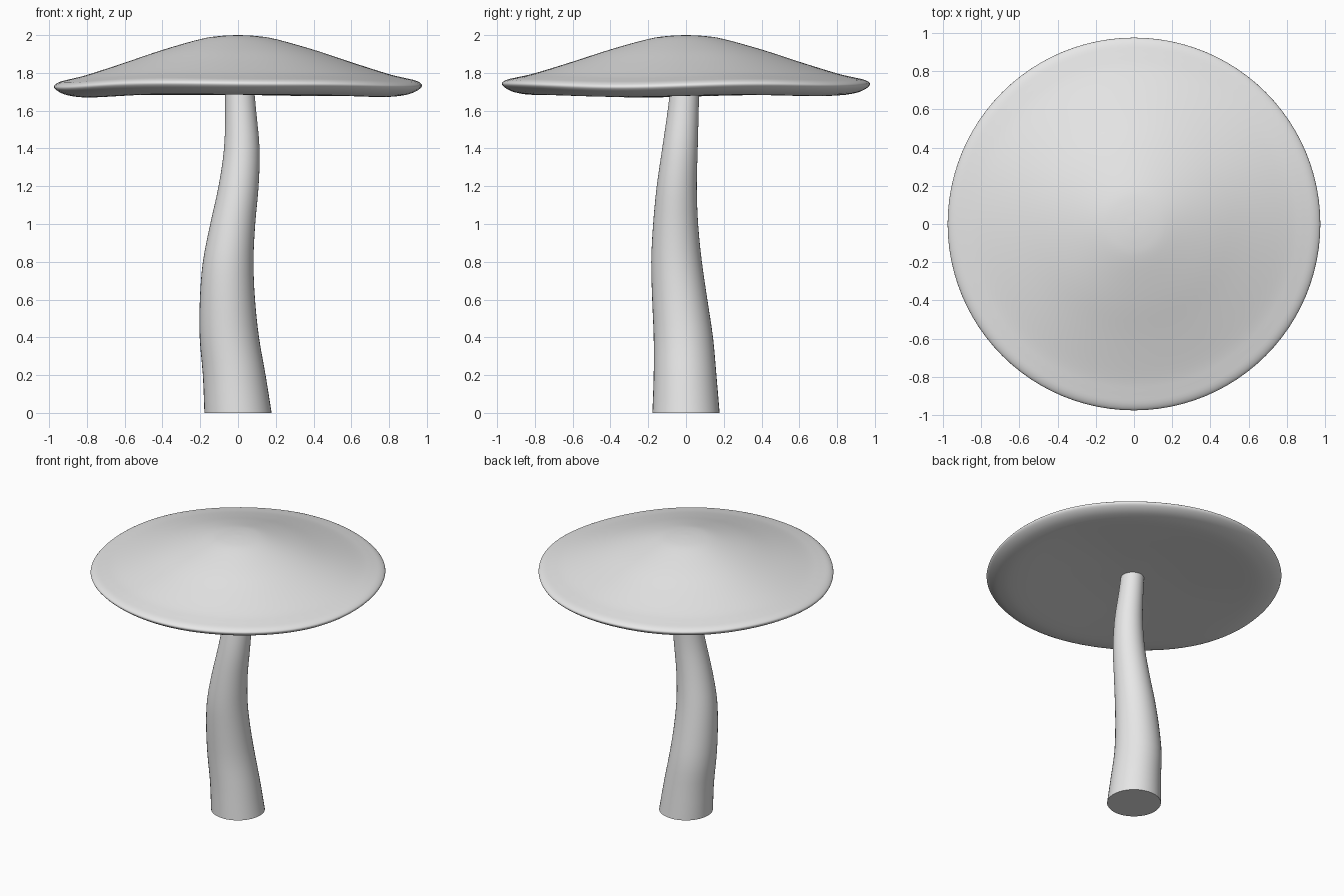
import bpy
import bmesh
import math
from mathutils import Vector

old = bpy.data.objects.get("Cube")
if old:
    bpy.data.objects.remove(old, do_unlink=True)

grey = bpy.data.materials.new("plain_grey")
grey.use_nodes = True
grey.diffuse_color = (0.8, 0.8, 0.8, 1)
grey.node_tree.nodes["Principled BSDF"].inputs["Base Color"].default_value = (0.8, 0.8, 0.8, 1)


def smooth_path(points, steps):
    """Catmull-Rom curve through the points."""
    pts = [Vector(p) for p in points]
    ext = [pts[0] * 2 - pts[1]] + pts + [pts[-1] * 2 - pts[-2]]
    out = []
    for a, b, c, d in zip(ext, ext[1:], ext[2:], ext[3:]):
        for i in range(steps):
            t = i / steps
            out.append(0.5 * (2 * b + (c - a) * t + (2 * a - 5 * b + 4 * c - d) * t * t
                              + (3 * b - a - 3 * c + d) * t ** 3))
    return out + [pts[-1]]


def loft(name, path, sides, place):
    """Join rings placed along the path and close both ends."""
    bm = bmesh.new()
    rings = [[bm.verts.new(place(p, math.tau * k / sides)) for k in range(sides)] for p in path]
    for low, high in zip(rings, rings[1:]):
        for k in range(sides):
            n = (k + 1) % sides
            bm.faces.new((low[k], low[n], high[n], high[k]))
    bm.faces.new(rings[0][::-1])
    bm.faces.new(rings[-1])
    bmesh.ops.recalc_face_normals(bm, faces=bm.faces)
    mesh = bpy.data.meshes.new(name)
    bm.to_mesh(mesh)
    bm.free()
    mesh.materials.append(grey)
    obj = bpy.data.objects.new(name, mesh)
    bpy.context.collection.objects.link(obj)
    bpy.ops.object.select_all(action='DESELECT')
    obj.select_set(True)
    bpy.context.view_layer.objects.active = obj
    bpy.ops.object.shade_smooth_by_angle(angle=math.radians(40))
    return obj


# Stem: centre x, centre y, height, radius
stem = [(0, 0, 0, 0.178), (-0.02, -0.005, 0.2, 0.166), (-0.046, -0.014, 0.4, 0.157),
        (-0.056, -0.033, 0.6, 0.146), (-0.052, -0.05, 0.8, 0.134), (-0.028, -0.055, 1.0, 0.119),
        (0.003, -0.049, 1.2, 0.106), (0.02, -0.032, 1.4, 0.094), (0.014, -0.015, 1.6, 0.082),
        (0.006, -0.004, 1.76, 0.075)]


def stem_point(p, a):
    x, y, z, r = p
    return (x + r * math.cos(a), y + r * math.sin(a), z)


loft("stem", smooth_path(stem, 3), 40, stem_point)

# Cap: radius and height, from the middle of the underside over the rim to the crown
cap = [(0.01, 1.72), (0.3, 1.712), (0.6, 1.692), (0.8, 1.68), (0.89, 1.688), (0.945, 1.707),
       (0.975, 1.735), (0.95, 1.757), (0.89, 1.772), (0.8, 1.794), (0.6, 1.857), (0.4, 1.923),
       (0.2, 1.979), (0.1, 1.995), (0.01, 2.0)]


def cap_point(p, a):
    r, z = p
    # The rim waves gently, fading out towards the middle
    wave = -0.006 * math.cos(2 * a) + 0.006 * math.sin(3 * a + 0.6) + 0.004 * math.sin(5 * a)
    return (r * math.cos(a), r * math.sin(a), z + wave * r * r)


loft("cap", smooth_path(cap, 4), 96, cap_point)
